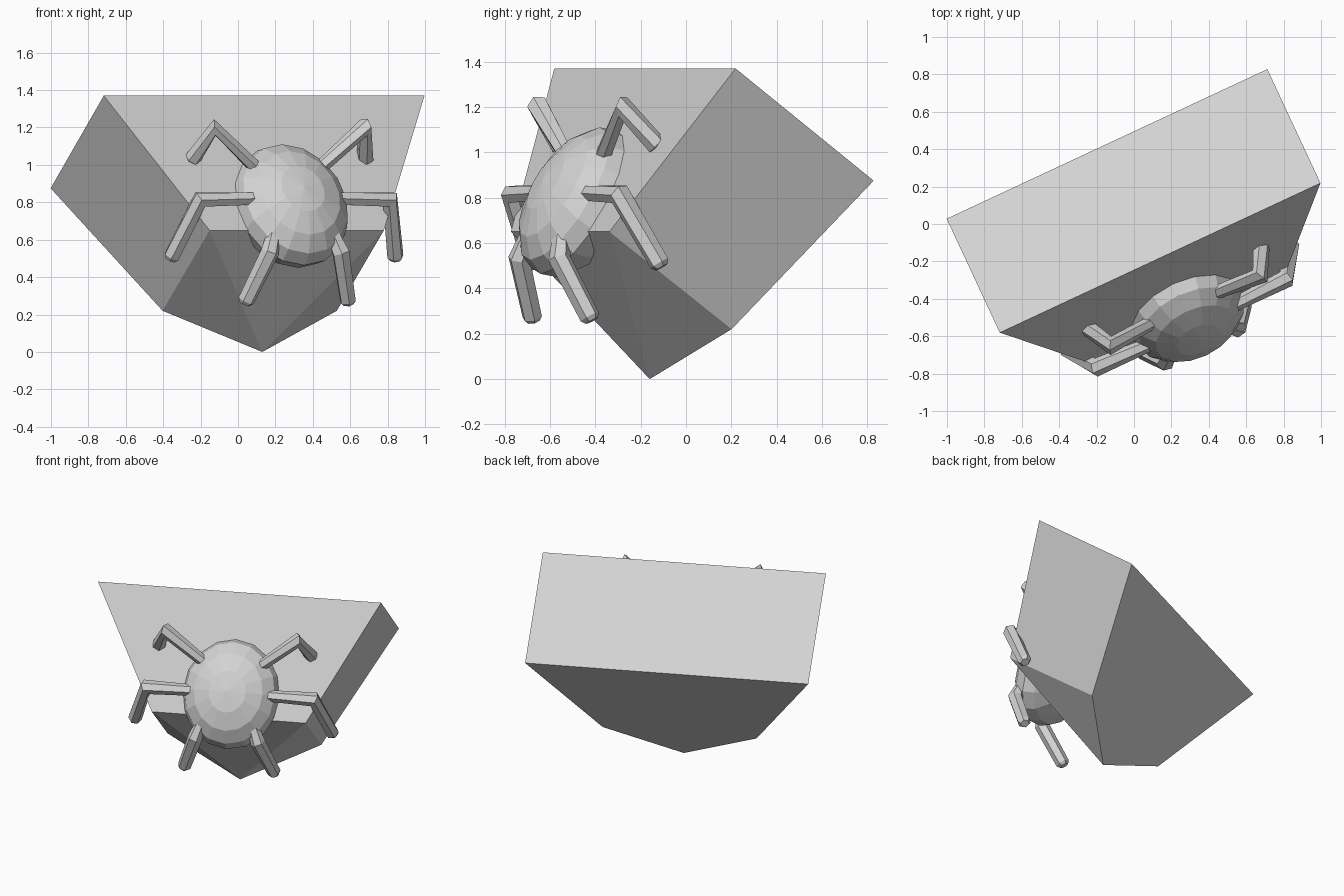
import bpy, bmesh
from math import radians
from mathutils import Matrix, Vector

cube = bpy.data.objects.get("Cube")
if cube:
    bpy.data.objects.remove(cube, do_unlink=True)

# One plain grey for everything
GREY = (0.65, 0.65, 0.65, 1.0)
grey = bpy.data.materials.new("plain_grey")
grey.use_nodes = True
grey.diffuse_color = GREY
grey.node_tree.nodes["Principled BSDF"].inputs["Base Color"].default_value = GREY

# The rock is turned about z; the creature lies on its sloping front face
TURN = Matrix.Rotation(radians(25), 4, 'Z')
ROCK_FRAME = TURN @ Matrix.Translation((0.05, 0, 0))
BODY_FRAME = Matrix.Translation((0.28, -0.475, 0.78)) @ TURN @ Matrix.Rotation(radians(60), 4, 'X')


def add_object(name, data, frame):
    obj = bpy.data.objects.new(name, data)
    bpy.context.scene.collection.objects.link(obj)
    obj.matrix_world = frame
    data.materials.append(grey)
    return obj


def mesh_object(name, bm, frame):
    bmesh.ops.recalc_face_normals(bm, faces=bm.faces)
    mesh = bpy.data.meshes.new(name)
    bm.to_mesh(mesh)
    bm.free()
    return add_object(name, mesh, frame)


# Rock: mirrored corner rows (half width, depth, height) and a bottom tip
rows = [(0.946, -0.223, 1.37), (0.946, 0.449, 0.875),
        (0.514, -0.636, 0.65), (0.514, -0.041, 0.22)]
bm = bmesh.new()
for half, depth, height in rows:
    for side in (-1, 1):
        bm.verts.new((side * half, depth, height))
bm.verts.new((0, -0.2, 0))
bmesh.ops.convex_hull(bm, input=bm.verts)
bmesh.ops.dissolve_limit(bm, angle_limit=radians(3), verts=bm.verts, edges=bm.edges)
mesh_object("rock", bm, ROCK_FRAME)

# Body: flattened faceted ball with its pole facing out of the rock
bm = bmesh.new()
bmesh.ops.create_uvsphere(bm, u_segments=16, v_segments=8, radius=1)
bmesh.ops.scale(bm, vec=(0.325, 0.365, 0.2), verts=bm.verts)
mesh_object("body", bm, BODY_FRAME)


# Legs: bent six-sided tubes, thickest at the knee, with blunt tips
def leg(name, side, base, knee, foot):
    base, knee, foot = Vector(base), Vector(knee), Vector(foot)
    tip = foot + (foot - knee).normalized() * 0.02
    curve = bpy.data.curves.new(name, 'CURVE')
    curve.dimensions = '3D'
    curve.bevel_depth = 0.05
    curve.bevel_resolution = 1
    curve.use_fill_caps = True
    spline = curve.splines.new('POLY')
    spline.use_smooth = False
    spline.points.add(3)
    for point, co, size in zip(spline.points, (base, knee, foot, tip), (0.75, 1, 0.9, 0.6)):
        point.co = (side * co.x, co.y, co.z, 1)
        point.radius = size
    obj = add_object(name, curve, BODY_FRAME)
    bpy.ops.object.select_all(action='DESELECT')
    obj.select_set(True)
    bpy.context.view_layer.objects.active = obj
    bpy.ops.object.convert(target='MESH')


legs = {
    "upper": ((0.2, 0.2, 0.08), (0.44, 0.37, 0.2), (0.51, 0.29, 0.0)),
    "middle": ((0.24, 0.0, 0.08), (0.56, 0.0, 0.07), (0.66, -0.19, -0.21)),
    "lower": ((0.17, -0.2, 0.07), (0.21, -0.31, 0.04), (0.3, -0.48, -0.18)),
}
for place, joints in legs.items():
    for side, label in ((-1, "right"), (1, "left")):
        leg(f"{place}_{label}_leg", side, *joints)
